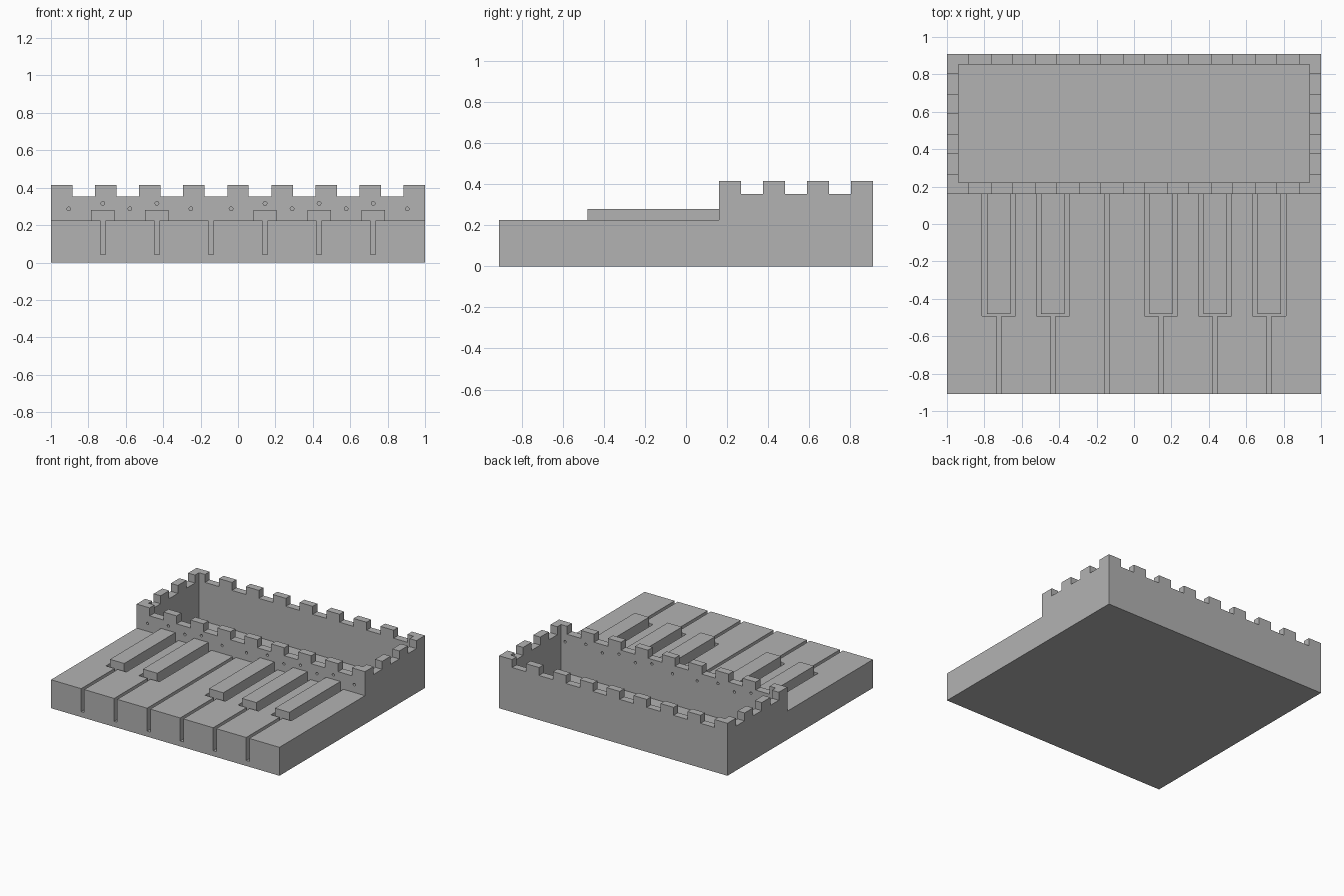
import bpy
import bmesh
from math import pi
from mathutils import Matrix, Vector

if "Cube" in bpy.data.objects:
    bpy.data.objects.remove(bpy.data.objects["Cube"], do_unlink=True)

# One plain grey for everything
GREY = (0.448, 0.448, 0.448, 1)
grey = bpy.data.materials.new("plain grey")
grey.use_nodes = True
grey.diffuse_color = GREY
grey.node_tree.nodes["Principled BSDF"].inputs["Base Color"].default_value = GREY

# Main dimensions
HALF_X, HALF_Y = 1.0, 0.91
WALL_Y = 0.16            # front face of the walled tray
WALL = 0.061             # wall thickness
FLOOR = 0.043            # bottom of the slots and the tray
KEY_TOP, BLACK_TOP = 0.225, 0.28
NOTCH_Z, TOP = 0.352, 0.415
BLACK_FRONT = -0.48
PITCH = 0.289
SLOTS = [(i - 2.5) * PITCH for i in range(6)]
BLACK_SLOTS = [x for i, x in enumerate(SLOTS) if i != 2]


def make_object(name, bm):
    bmesh.ops.recalc_face_normals(bm, faces=bm.faces)
    mesh = bpy.data.meshes.new(name)
    bm.to_mesh(mesh)
    bm.free()
    mesh.materials.append(grey)
    obj = bpy.data.objects.new(name, mesh)
    bpy.context.collection.objects.link(obj)
    return obj


def add_box(bm, x0, x1, y0, y1, z0, z1):
    low, high = Vector((x0, y0, z0)), Vector((x1, y1, z1))
    matrix = Matrix.Translation((low + high) / 2) @ Matrix.Diagonal((*(high - low), 1))
    bmesh.ops.create_cube(bm, size=1, matrix=matrix)


def boxes(name, sizes):
    bm = bmesh.new()
    for size in sizes:
        add_box(bm, *size)
    return make_object(name, bm)


def cut(target, cutter):
    cutter.hide_render = True
    mod = target.modifiers.new("cut", "BOOLEAN")
    mod.operation = "DIFFERENCE"
    mod.solver = "EXACT"
    mod.object = cutter
    bpy.context.view_layer.objects.active = target
    bpy.ops.object.modifier_apply(modifier=mod.name)
    bpy.data.objects.remove(cutter, do_unlink=True)


def gaps(start, end, count, width):
    """Spans between evenly spaced merlons."""
    step = (end - start - width) / (count - 1)
    return [(start + i * step + width, start + (i + 1) * step) for i in range(count - 1)]


# White keys: one bed split by slots that widen around each black key
key_bed = boxes("white_keys", [(-HALF_X, HALF_X, -HALF_Y, WALL_Y, 0, KEY_TOP)])
bm = bmesh.new()
slit, wide = 0.0135, 0.089
front, shoulder, back = -HALF_Y - 0.1, -0.492, WALL_Y + 0.1
for x in SLOTS:
    half = wide if x in BLACK_SLOTS else slit
    side = [(slit, front), (slit, shoulder), (half, shoulder), (half, back)]
    if half == slit:
        side = [side[0], side[-1]]
    outline = side + [(-dx, y) for dx, y in reversed(side)]
    face = bm.faces.new([bm.verts.new((x + dx, y, FLOOR)) for dx, y in outline])
    grown = bmesh.ops.extrude_face_region(bm, geom=[face])["geom"]
    bmesh.ops.translate(bm, vec=(0, 0, 0.4),
                        verts=[v for v in grown if isinstance(v, bmesh.types.BMVert)])
cut(key_bed, make_object("slot_cutter", bm))

# Black keys
for number, x in enumerate(BLACK_SLOTS, 1):
    boxes(f"black_key_{number}",
          [(x - 0.0625, x + 0.0625, BLACK_FRONT, WALL_Y, FLOOR - 0.01, BLACK_TOP)])

# Walled tray behind the keys
tray = boxes("walled_tray", [(-HALF_X, HALF_X, WALL_Y, HALF_Y, 0, TOP)])
cut(tray, boxes("cavity_cutter", [(-HALF_X + WALL, HALF_X - WALL,
                                   WALL_Y + WALL, HALF_Y - WALL + 0.004, FLOOR, 1)]))

# Battlements: notches through the long walls, then through the end walls
cut(tray, boxes("long_notch_cutter", [(a, b, 0, 1.2, NOTCH_Z, 1)
                                      for a, b in gaps(-HALF_X, HALF_X, 9, 0.114)]))
cut(tray, boxes("end_notch_cutter", [(-1.2, 1.2, a, b, NOTCH_Z, 1)
                                     for a, b in gaps(WALL_Y, HALF_Y, 4, 0.107)]))

# Small round holes through the front wall, one above every key
bm = bmesh.new()
white_holes = [s * x for x in (0.905, 0.578) for s in (-1, 1)] + [-0.252, -0.037, 0.289]
for xs, z in ((white_holes, 0.287), (BLACK_SLOTS, 0.316)):
    for x in xs:
        matrix = Matrix.Translation((x, WALL_Y + WALL / 2, z)) @ Matrix.Rotation(pi / 2, 4, "X")
        bmesh.ops.create_cone(bm, cap_ends=True, segments=16, radius1=0.01, radius2=0.01,
                              depth=0.2, matrix=matrix)
cut(tray, make_object("hole_cutter", bm))
